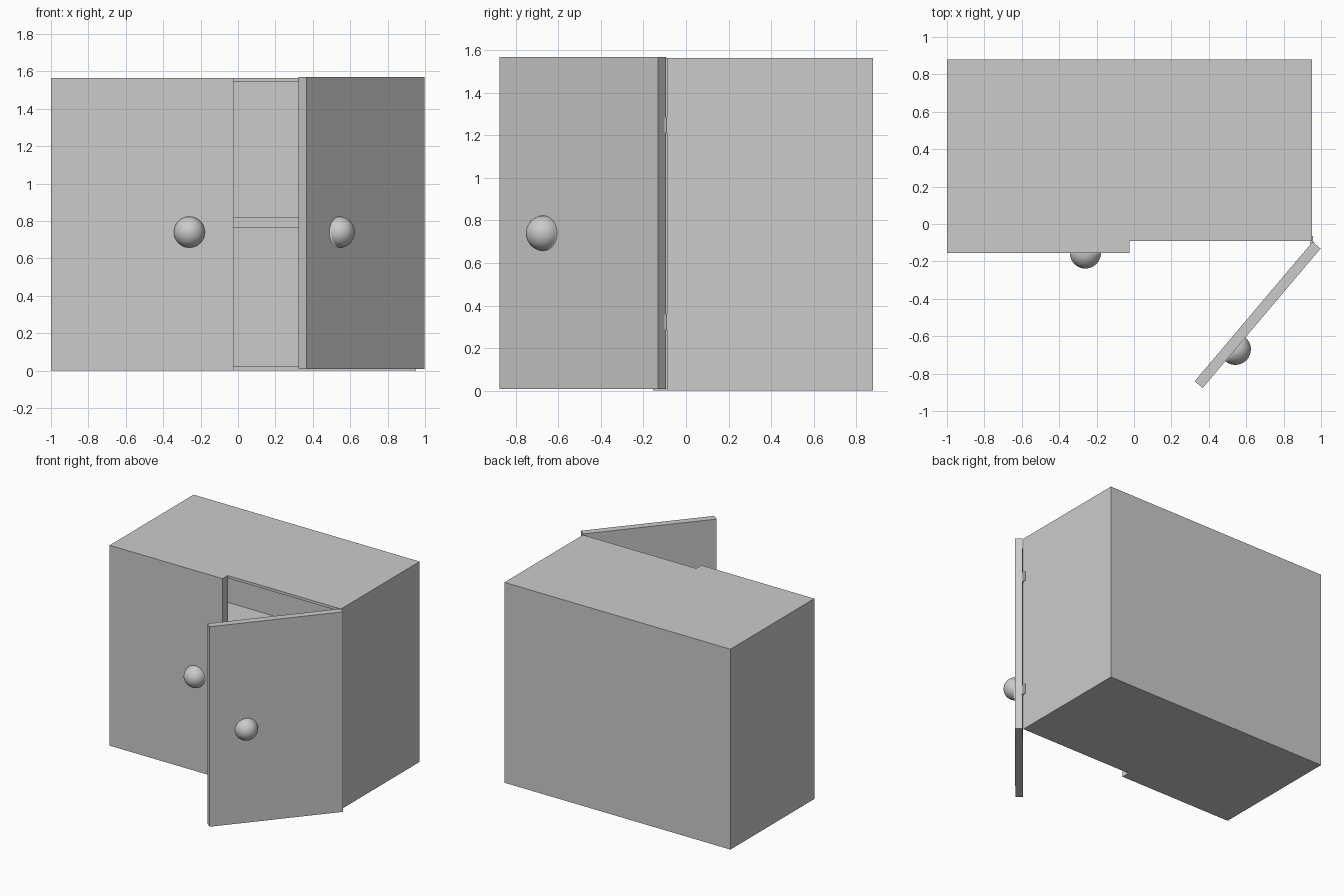
import bpy, bmesh
from math import radians, atan2, pi
from mathutils import Matrix, Vector

if "Cube" in bpy.data.objects:
    bpy.data.objects.remove(bpy.data.objects["Cube"])

H = 1.565          # cabinet height
WALL = 0.03        # panel thickness
FRONT = -0.09      # front plane of the carcass


def finish(bm, name, matrix=None):
    if matrix:
        bm.transform(matrix)
    bmesh.ops.recalc_face_normals(bm, faces=bm.faces)
    me = bpy.data.meshes.new(name)
    bm.to_mesh(me)
    bm.free()
    ob = bpy.data.objects.new(name, me)
    bpy.context.collection.objects.link(ob)
    return ob


def box_bm(lo, hi):
    lo, hi = Vector(lo), Vector(hi)
    bm = bmesh.new()
    m = Matrix.Translation((lo + hi) / 2) @ Matrix.Diagonal((*(hi - lo), 1))
    bmesh.ops.create_cube(bm, size=1, matrix=m)
    return bm


def box(name, lo, hi, matrix=None):
    return finish(box_bm(lo, hi), name, matrix)


def knob(name, centre, matrix=None):
    # half ball whose flat side sits on the door face, facing -y
    bm = bmesh.new()
    bmesh.ops.create_uvsphere(bm, u_segments=40, v_segments=20, radius=0.083)
    bmesh.ops.bisect_plane(bm, geom=bm.verts[:] + bm.edges[:] + bm.faces[:],
                           plane_co=(0, 0, 0), plane_no=(0, 0, -1), clear_outer=True)
    bmesh.ops.holes_fill(bm, edges=[e for e in bm.edges if e.is_boundary], sides=0)
    bm.transform(Matrix.Translation(centre) @ Matrix.Rotation(pi / 2, 4, 'X'))
    ob = finish(bm, name, matrix)
    for p in ob.data.polygons:
        p.use_smooth = len(p.vertices) < 5


# Carcass: open-fronted box hollowed by inset and extrusion
bm = box_bm((-1, FRONT, 0), (0.953, 0.88, H))
front = min(bm.faces, key=lambda f: f.calc_center_median().y)
bmesh.ops.inset_region(bm, faces=[front], thickness=WALL)
inner = bmesh.ops.extrude_discrete_faces(bm, faces=[front])["faces"][0]
bmesh.ops.translate(bm, verts=inner.verts, vec=(0, 0.88 - WALL - FRONT, 0))
finish(bm, "carcass")

# Middle shelf
box("shelf", (-1 + WALL, FRONT, 0.765), (0.953 - WALL, 0.88 - WALL, 0.82))

# Closed left door
box("left_door", (-1, -0.155, 0), (-0.025, FRONT, H))
knob("left_knob", (-0.26, -0.155, 0.74))

# Open right door, modelled closed with its hinge at the origin, then swung out
swing = Matrix.Translation((0.955, -0.095, 0)) @ Matrix.Rotation(atan2(0.745, 0.63), 4, 'Z')
box("right_door", (-0.976, -0.056, 0.008), (0, 0, 1.57), swing)
knob("right_knob", (-0.706, -0.056, 0.74), swing)

# Hinges: a small leaf on the carcass edge and a pin at the corner
for i, z in enumerate((0.323, 1.25)):
    box(f"hinge_leaf_{i}", (0.945, -0.095, z - 0.038), (0.957, -0.065, z + 0.038))
    pin = bmesh.new()
    bmesh.ops.create_cone(pin, cap_ends=True, segments=12, radius1=0.01, radius2=0.01, depth=0.07,
                          matrix=Matrix.Translation((0.952, -0.1, z)))
    finish(pin, f"hinge_pin_{i}")
